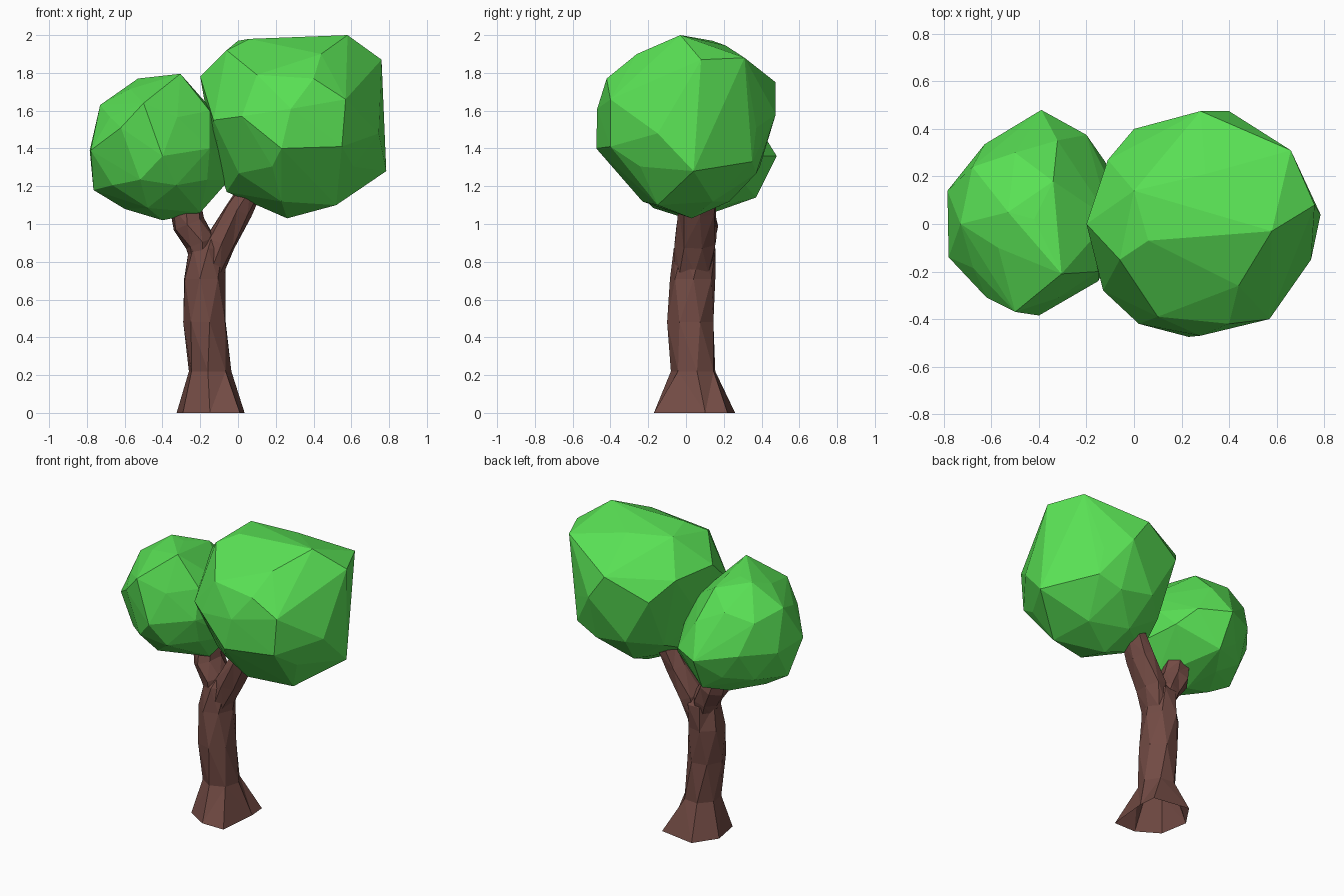
import bpy, bmesh, math
from mathutils import Vector

if "Cube" in bpy.data.objects:
    bpy.data.objects.remove(bpy.data.objects["Cube"])


def material(name, rgb):
    m = bpy.data.materials.new(name)
    m.diffuse_color = (*rgb, 1)
    m.use_nodes = True
    m.node_tree.nodes["Principled BSDF"].inputs["Base Color"].default_value = m.diffuse_color
    return m


GREEN = material("leaf_green", (0.1, 0.75, 0.09))
BROWN = material("bark_brown", (0.17, 0.07, 0.058))


def finish(name, bm, mat):
    bmesh.ops.recalc_face_normals(bm, faces=bm.faces[:])
    mesh = bpy.data.meshes.new(name)
    bm.to_mesh(mesh)
    bm.free()
    mesh.materials.append(mat)
    ob = bpy.data.objects.new(name, mesh)
    bpy.context.collection.objects.link(ob)
    return ob


def pull(bm, corners):
    """Move the nearest unused vertex onto each corner point."""
    free = set(bm.verts)
    for p in map(Vector, corners):
        v = min(free, key=lambda w: (w.co - p).length)
        v.co = p
        free.remove(v)


def limb(name, rings, corners=(), sides=7):
    """Loft rings given as (x0, x1, y0, y1, z, tilt, turn): extents, x slope, turn in degrees."""
    bm = bmesh.new()
    loops = []
    for x0, x1, y0, y1, z, tilt, turn in rings:
        angs = [math.radians(turn) + math.tau * i / sides for i in range(sides)]
        cs, sn = [math.cos(a) for a in angs], [math.sin(a) for a in angs]
        loop = []
        for c, s in zip(cs, sn):
            u = (c - min(cs)) / (max(cs) - min(cs))
            v = (s - min(sn)) / (max(sn) - min(sn))
            x = x0 + u * (x1 - x0)
            loop.append(bm.verts.new((x, y0 + v * (y1 - y0), z + tilt * (u - 0.5) * (x1 - x0))))
        loops.append(loop)
    for a, b in zip(loops, loops[1:]):
        for i in range(sides):
            j = (i + 1) % sides
            bm.faces.new((a[i], a[j], b[j], b[i]))
    bm.faces.new(loops[-1])
    pull(bm, corners)
    bmesh.ops.triangulate(bm, faces=bm.faces[:])
    return finish(name, bm, BROWN)


def canopy(name, centre, radii, corners):
    """Faceted ellipsoid pulled out to corner points, then wrapped in its hull."""
    bm = bmesh.new()
    bmesh.ops.create_icosphere(bm, subdivisions=2, radius=1)
    for v in bm.verts:
        v.co = Vector(centre) + Vector([a * r for a, r in zip(v.co, radii)])
    pull(bm, corners)
    res = bmesh.ops.convex_hull(bm, input=bm.verts[:])
    junk = {g for g in res["geom_interior"] + res["geom_unused"] if isinstance(g, bmesh.types.BMVert)}
    bmesh.ops.delete(bm, geom=list(junk), context='VERTS')
    hull = set(g for g in res["geom"] if g.is_valid and isinstance(g, bmesh.types.BMFace))
    bmesh.ops.delete(bm, geom=[f for f in bm.faces if f not in hull], context='FACES')
    return finish(name, bm, GREEN)


# Trunk with flared, squarish foot (open underneath)
limb("trunk", [
    (-0.325, 0.035, -0.17, 0.26, 0.0, 0, 12),
    (-0.26, -0.035, -0.08, 0.155, 0.22, 0, 8),
    (-0.29, -0.065, -0.10, 0.145, 0.48, 0, 24),
    (-0.285, -0.067, -0.085, 0.155, 0.71, 0, 2),
    (-0.26, -0.065, -0.065, 0.155, 0.87, 0, 15),
    (-0.19, -0.10, -0.03, 0.12, 0.92, 0, 15),
], corners=[(0.01, -0.17, 0), (0.025, 0.22, 0)])

# Two branches of the fork
limb("left_branch", [
    (-0.25, -0.12, -0.04, 0.13, 0.80, 0, 10),
    (-0.275, -0.125, -0.06, 0.16, 0.90, 0.4, 20),
    (-0.34, -0.18, -0.05, 0.17, 1.00, 0.4, 8),
    (-0.36, -0.20, -0.02, 0.15, 1.10, 0.3, 15),
])
limb("right_branch", [
    (-0.20, -0.075, -0.06, 0.13, 0.74, 0, 5),
    (-0.17, -0.02, -0.06, 0.155, 0.90, -0.4, 18),
    (-0.06, 0.07, -0.04, 0.16, 1.07, -0.5, 6),
    (0.01, 0.12, -0.02, 0.16, 1.18, -0.5, 12),
])

# Large canopy, squared off towards the right
canopy("large_canopy", (0.30, 0.0, 1.51), (0.43, 0.46, 0.46), [
    (-0.20, 0.0, 1.78), (-0.06, -0.15, 1.92), (0.0, 0.14, 1.97), (0.06, -0.07, 1.98),
    (0.30, 0.21, 1.945), (0.58, -0.03, 2.0), (0.44, -0.26, 1.90), (0.10, -0.39, 1.79),
    (0.76, 0.08, 1.87), (0.66, 0.31, 1.88), (0.745, -0.15, 1.48), (0.57, -0.40, 1.66),
    (0.55, -0.40, 1.41), (0.23, -0.475, 1.40), (0.785, 0.04, 1.28), (0.52, -0.15, 1.10),
    (0.26, 0.03, 1.03), (0.40, 0.475, 1.58), (0.28, 0.475, 1.75), (0.0, 0.40, 1.62),
    (-0.11, 0.27, 1.75), (-0.13, -0.28, 1.55), (-0.06, 0.0, 1.17), (0.57, 0.35, 1.33),
    (-0.13, 0.0, 1.38), (0.02, -0.42, 1.57), (0.28, -0.47, 1.61), (0.40, -0.42, 1.77),
])

# Small canopy, falling away steeply on the side behind the large one
canopy("small_canopy", (-0.42, 0.02, 1.40), (0.355, 0.39, 0.37), [
    (-0.785, 0.14, 1.39), (-0.78, -0.14, 1.39), (-0.68, 0.24, 1.60), (-0.73, 0.0, 1.63),
    (-0.53, 0.05, 1.77), (-0.305, -0.21, 1.795), (-0.34, 0.18, 1.73), (-0.20, 0.08, 1.63),
    (-0.50, -0.37, 1.64), (-0.40, -0.385, 1.36), (-0.62, -0.31, 1.51), (-0.39, 0.48, 1.36),
    (-0.20, 0.375, 1.36), (-0.38, 0.37, 1.14), (-0.765, 0.0, 1.18), (-0.60, 0.0, 1.08),
    (-0.40, 0.03, 1.02), (-0.20, -0.02, 1.06), (-0.05, 0.0, 1.23), (-0.15, -0.24, 1.40),
    (-0.15, -0.20, 1.60), (-0.24, 0.27, 1.50), (-0.12, 0.26, 1.27), (-0.50, 0.30, 1.65),
])
